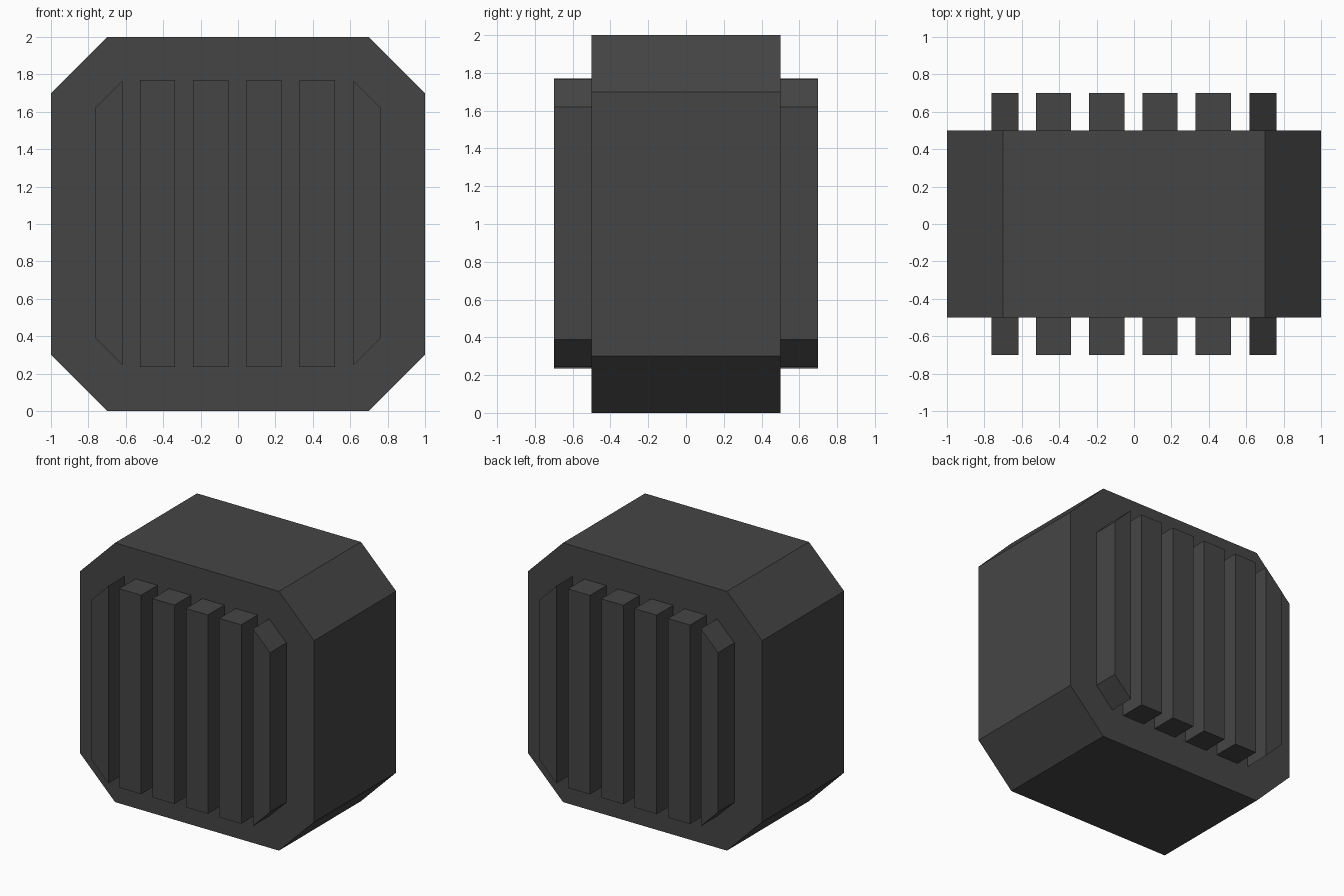
import bpy, bmesh

if "Cube" in bpy.data.objects:
    bpy.data.objects.remove(bpy.data.objects["Cube"])

mat = bpy.data.materials.new("dark_grey")
mat.diffuse_color = (0.06, 0.06, 0.06, 1)
mat.use_nodes = True
mat.node_tree.nodes["Principled BSDF"].inputs["Base Color"].default_value = mat.diffuse_color


def prism(name, profile, y0, y1):
    """Extrude an x/z outline from y0 to y1."""
    bm = bmesh.new()
    face = bm.faces.new([bm.verts.new((x, y0, z)) for x, z in profile])
    out = bmesh.ops.extrude_face_region(bm, geom=[face])
    moved = [v for v in out["geom"] if isinstance(v, bmesh.types.BMVert)]
    bmesh.ops.translate(bm, verts=moved, vec=(0, y1 - y0, 0))
    bmesh.ops.recalc_face_normals(bm, faces=bm.faces[:])
    me = bpy.data.meshes.new(name)
    bm.to_mesh(me)
    bm.free()
    me.materials.append(mat)
    ob = bpy.data.objects.new(name, me)
    bpy.context.collection.objects.link(ob)
    return ob


# Octagonal block with chamfered corners
prism("body", [(-0.7, 0), (0.7, 0), (1, 0.3), (1, 1.7),
               (0.7, 2), (-0.7, 2), (-1, 1.7), (-1, 0.3)], -0.5, 0.5)

# Slats on the front and back, slightly sunk into the block
LOW, HIGH = 0.235, 1.77
for side, s in (("front", -1), ("back", 1)):
    y0, y1 = s * 0.495, s * 0.7
    for i in range(4):
        x0 = -0.525 + i * 0.285
        x1 = x0 + 0.188
        prism(f"{side}_slat_{i + 1}",
              [(x0, LOW), (x1, LOW), (x1, HIGH), (x0, HIGH)], y0, y1)
    # Outer slats follow the chamfered corners
    for label, m in (("left", -1), ("right", 1)):
        prism(f"{side}_{label}_end_slat",
              [(m * 0.617, 0.243), (m * 0.763, 0.389),
               (m * 0.763, 1.62), (m * 0.617, 1.766)], y0, y1)
